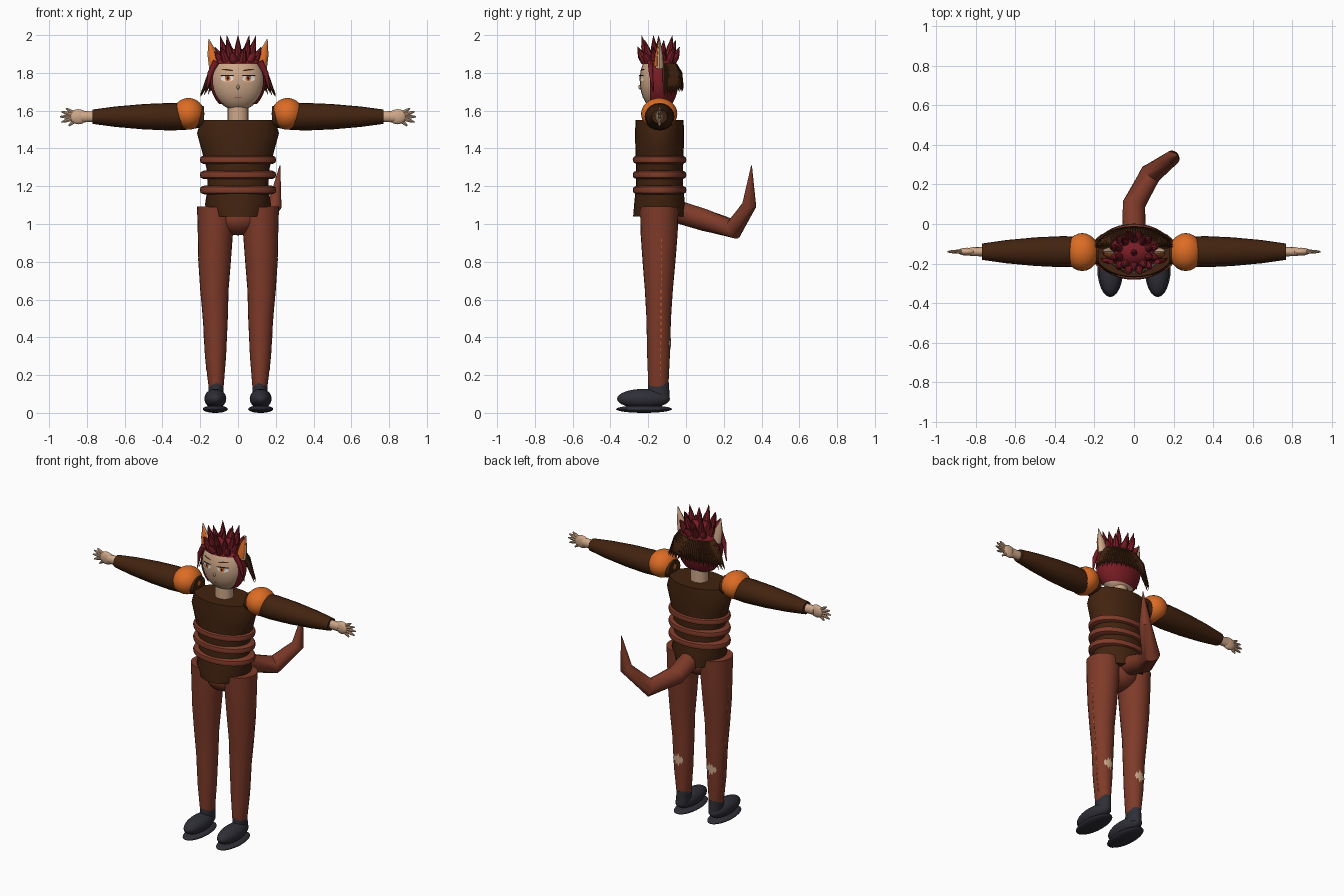
import bpy, bmesh, math
from mathutils import Vector, Matrix

if "Cube" in bpy.data.objects:
    bpy.data.objects.remove(bpy.data.objects["Cube"])


def material(name, rgb):
    m = bpy.data.materials.new(name)
    m.use_nodes = True
    m.diffuse_color = (*rgb, 1)
    m.node_tree.nodes["Principled BSDF"].inputs["Base Color"].default_value = (*rgb, 1)
    return m


RUST = material("rust cloth", (0.21, 0.043, 0.022))
BROWN = material("dark brown", (0.055, 0.017, 0.005))
ORANGE = material("orange", (0.72, 0.15, 0.018))
SKIN = material("skin", (0.62, 0.39, 0.25))
RED = material("red hair", (0.19, 0.012, 0.018))
SHOE = material("charcoal", (0.028, 0.028, 0.038))
WHITE = material("eye white", (0.8, 0.8, 0.78))
BLACK = material("black", (0.01, 0.006, 0.005))

CY = -0.14                                   # depth of the body axis
HEAD = Vector((0, -0.145, 1.76))
HEAD_R = Vector((0.14, 0.1, 0.16))


def finish(name, bm, mat, angle=40):
    bmesh.ops.recalc_face_normals(bm, faces=bm.faces)
    me = bpy.data.meshes.new(name)
    bm.to_mesh(me)
    bm.free()
    me.materials.append(mat)
    me.shade_smooth()
    me.set_sharp_from_angle(angle=math.radians(angle))
    ob = bpy.data.objects.new(name, me)
    bpy.context.scene.collection.objects.link(ob)
    return ob


def tube(bm, path, sides=20, ref=(0, 1, 0)):
    """Elliptical tube; each path entry is x, y, z, radius across, radius along ref."""
    pts = [Vector(p[:3]) for p in path]
    rings = []
    for i, p in enumerate(path):
        t = (pts[min(i + 1, len(pts) - 1)] - pts[max(i - 1, 0)]).normalized()
        u = Vector(ref).cross(t).normalized()
        v = t.cross(u)
        ring = []
        for k in range(sides):
            a = math.tau * k / sides
            ring.append(bm.verts.new(pts[i] + u * p[3] * math.cos(a) + v * p[-1] * math.sin(a)))
        rings.append(ring)
    for a, b in zip(rings, rings[1:]):
        for k in range(sides):
            j = (k + 1) % sides
            bm.faces.new((a[k], a[j], b[j], b[k]))
    bm.faces.new(rings[0])
    bm.faces.new(rings[-1])


def tube_part(name, path, mat, **kw):
    bm = bmesh.new()
    tube(bm, path, **kw)
    return finish(name, bm, mat)


def ball(bm, centre, radii, seg=24):
    bmesh.ops.create_uvsphere(bm, u_segments=seg, v_segments=seg // 2 + 4, radius=1,
                              matrix=Matrix.Translation(centre) @ Matrix.Diagonal((*radii, 1)))


def ball_part(name, centre, radii, mat):
    bm = bmesh.new()
    ball(bm, centre, radii)
    return finish(name, bm, mat)


def face_plate(name, x, z, rx, rz, mat, lift, tilt=0):
    """Thin oval lying on the front of the head."""
    bm = bmesh.new()

    def place(px, pz):
        q = 1 - (px / HEAD_R.x) ** 2 - ((pz - HEAD.z) / HEAD_R.z) ** 2
        return bm.verts.new((px, HEAD.y - HEAD_R.y * math.sqrt(max(q, 0)) - lift, pz))
    mid = place(x, z)
    rim = []
    for k in range(20):
        a = math.tau * k / 20
        dx = rx * math.cos(a)
        rim.append(place(x + dx, z + rz * math.sin(a) + tilt * dx))
    for k in range(20):
        bm.faces.new((mid, rim[k], rim[(k + 1) % 20]))
    return finish(name, bm, mat)


# Torso, belts, neck and hips
tube_part("tunic", [(0, CY, z, rx, ry) for z, rx, ry in (
    (1.04, .145, .14), (1.1, .175, .135), (1.2, .16, .125), (1.3, .168, .125),
    (1.4, .195, .128), (1.48, .217, .13), (1.55, .197, .127))], BROWN, sides=28)
for i, z in enumerate((1.18, 1.26, 1.34)):
    tube_part(f"belt_{i + 1}", [(0, CY, z + dz, .2 + d, .14 + d) for dz, d in (
        (-.023, -.02), (-.015, -.002), (0, .002), (.015, -.002), (.023, -.02))], RUST, sides=32)
tube_part("neck", [(0, CY, 1.53, .055, .052), (0, CY, 1.66, .055, .052)], SKIN)
ball_part("hips", (0, CY, 1.03), (.12, .1, .09), RUST)

# Tail
tube_part("tail", [(0, -.06, 1.07, .06), (0, .1, 1.02, .058), (.085, .255, .975, .055),
                   (.195, .335, 1.1, .038), (.222, .347, 1.31, .002)], RUST, ref=(1, 0, -.4))

LEG = [(.14, .116, .04, .053), (.3, .119, .056, .06), (.5, .12, .066, .065), (.65, .125, .075, .074),
       (.8, .124, .086, .087), (.95, .12, .093, .098), (1.09, .117, .1, .102)]


def leg_at(z):
    """Centre x, y and radii of the leg at a height."""
    for a, b in zip(LEG, LEG[1:]):
        if z <= b[0]:
            f = (z - a[0]) / (b[0] - a[0])
            x, rx, ry = (a[k] + f * (b[k] - a[k]) for k in (1, 2, 3))
            return x, -.147 + .005 * z, rx, ry


for s, side in ((1, "left"), (-1, "right")):
    # Legs with torn patch and outer stitching
    path = []
    for z, *_ in LEG:
        x, y, rx, ry = leg_at(z)
        path.append((s * x, y, z, rx, ry))
    tube_part(side + "_leg", path, RUST, sides=24)
    bm = bmesh.new()
    cols = []
    for k in range(9):
        half = (.004, .022, .012, .038, .02, .045, .014, .026, .004)[k]
        a = math.radians(55 + k * 8.5)
        col = []
        for z in (.37 - half, .37 + half):
            x, y, rx, ry = leg_at(z)
            col.append(bm.verts.new((s * (x + (rx + .004) * math.cos(a)), y + (ry + .004) * math.sin(a), z)))
        cols.append(col)
    for a, b in zip(cols, cols[1:]):
        bm.faces.new((a[0], b[0], b[1], a[1]))
    finish(side + "_leg_tear", bm, SKIN)
    bm = bmesh.new()
    for k in range(22):
        z = .2 + k * .034
        x, y, rx, ry = leg_at(z)
        bmesh.ops.create_cube(bm, size=1, matrix=Matrix.Translation((s * (x + rx * .98), y + .012, z))
                              @ Matrix.Diagonal((.004, .004, .016, 1)))
    finish(side + "_leg_stitches", bm, ORANGE)

    # Shoes
    tube_part(side + "_ankle", [(s * .116, CY - .005, .07, .04, .058),
                                (s * .116, CY - .005, .16, .04, .055)], SHOE)
    ball_part(side + "_shoe", (s * .12, -.225, .075), (.058, .14, .052), SHOE)
    ball_part(side + "_sole", (s * .12, -.222, .02), (.066, .148, .02), SHOE)

    # Arms
    tube_part(side + "_sleeve", [(s * x, CY, 1.568, r, r * 1.08) for x, r in (
        (.18, .055), (.28, .07), (.36, .073), (.5, .067), (.65, .054), (.77, .038))], BROWN)
    ball_part(side + "_shoulder_pad", (s * .262, CY - .002, 1.583), (.084, .096, .084), ORANGE)

    # Hands
    bm = bmesh.new()
    tube(bm, [(s * .76, CY, 1.568, .028, .024), (s * .83, CY, 1.568, .03, .022)], 12)
    ball(bm, (s * .845, CY, 1.568), (.048, .02, .04), 16)
    for deg, start, length in ((-42, .02, .055), (-17, .03, .07), (0, .03, .075), (16, .03, .07), (33, .025, .06)):
        d = Vector((s * math.cos(math.radians(deg)), 0, math.sin(math.radians(deg))))
        root = Vector((s * .842, CY, 1.568)) + d * start
        tube(bm, [(*(root + d * length * f), r, r) for f, r in ((0, .011), (.6, .009), (.95, .004))], 8)
    finish(side + "_hand", bm, SKIN)

    # Ears
    tube_part(side + "_ear", [(s * .118, CY, 1.83, .036, .024), (s * .136, CY, 1.9, .026, .017),
                              (s * .155, CY, 1.98, .002, .002)], SKIN, sides=12)
    tube_part(side + "_ear_lining", [(s * .12, CY - .014, 1.84, .03, .017), (s * .137, CY - .012, 1.9, .021, .011),
                                     (s * .152, CY - .004, 1.965, .002, .002)], ORANGE, sides=12)

    # Eyes and brows
    face_plate(side + "_eye_white", s * .057, 1.77, .034, .016, WHITE, .003)
    face_plate(side + "_iris", s * .054, 1.771, .015, .0155, ORANGE, .005)
    face_plate(side + "_pupil", s * .054, 1.771, .006, .008, BLACK, .007)
    face_plate(side + "_eyelid", s * .057, 1.786, .037, .004, BLACK, .007)
    face_plate(side + "_brow", s * .056, 1.816, .032, .004, BROWN, .004, tilt=s * .12)

    # Side locks of hair
    tube_part(side + "_lock", [(s * .115, -.19, 1.86, .018, .014), (s * .147, -.185, 1.8, .014, .012),
                               (s * .168, -.175, 1.7, .002, .002)], RED, sides=10)

# Head, nose and mouth
ball_part("head", HEAD, HEAD_R, SKIN)
ball_part("nose", (0, -.243, 1.725), (.007, .009, .012), SKIN)
face_plate("mouth", 0, 1.668, .02, .002, RUST, .003)

# Hair cap, opened around the face and nape
bm = bmesh.new()
ball(bm, HEAD, HEAD_R * 1.055, 36)
FRONT, LINE, NAPE = -.19, 1.848, 1.635
for co, no in (((0, FRONT, 0), (0, 1, 0)), ((0, 0, LINE), (0, 0, 1)), ((0, 0, NAPE), (0, 0, 1))):
    bmesh.ops.bisect_plane(bm, geom=bm.verts[:] + bm.edges[:] + bm.faces[:], plane_co=co, plane_no=no)
gone = [f for f in bm.faces if f.calc_center_median().z < NAPE
        or (f.calc_center_median().y < FRONT and f.calc_center_median().z < LINE)]
bmesh.ops.delete(bm, geom=gone, context="FACES")
finish("hair_cap", bm, RED)

# Crown of hair spikes: upright ring and lower splayed ring
bm = bmesh.new()
for count, base, tip, z0, z1, r in ((10, .07, .1, 1.88, 1.985, .023), (12, .09, .128, 1.865, 1.925, .024)):
    for k in range(count):
        a = math.tau * (k + .5) / count
        c, s = math.cos(a), math.sin(a)
        top = z1 + (.013 if k % 2 else -.012)
        mid = (base + tip) / 2
        tube(bm, [(base * c, HEAD.y + base * s * .85, z0, r, r),
                  (mid * c, HEAD.y + mid * s * .9, (z0 + top) / 2, r * .7, r * .7),
                  (tip * c, HEAD.y + tip * s * .9, top, .001, .001)], 8)
tube(bm, [(0, HEAD.y, 1.89, .025, .025), (0, HEAD.y, 2, .0005, .0005)], 8)
finish("hair_spikes", bm, RED)

# Fringe of dark strands round the back of the head
bm = bmesh.new()
for k in range(35):
    a = math.pi * k / 34
    c, s = math.cos(a), math.sin(a)
    flare = abs(c) ** 3
    y0 = -.115
    tube(bm, [(.118 * c, y0 + .06 * s, 1.845, .009, .009),
              (.148 * c, y0 + .086 * s, 1.8, .011, .011),
              ((.152 + .018 * flare) * c, y0 + .093 * s, 1.745, .009, .009),
              ((.165 + .035 * flare) * c, y0 + .1 * s, 1.705 - .03 * flare + .012 * (k % 2), .001, .001)], 6)
finish("dark_fringe", bm, BROWN)
